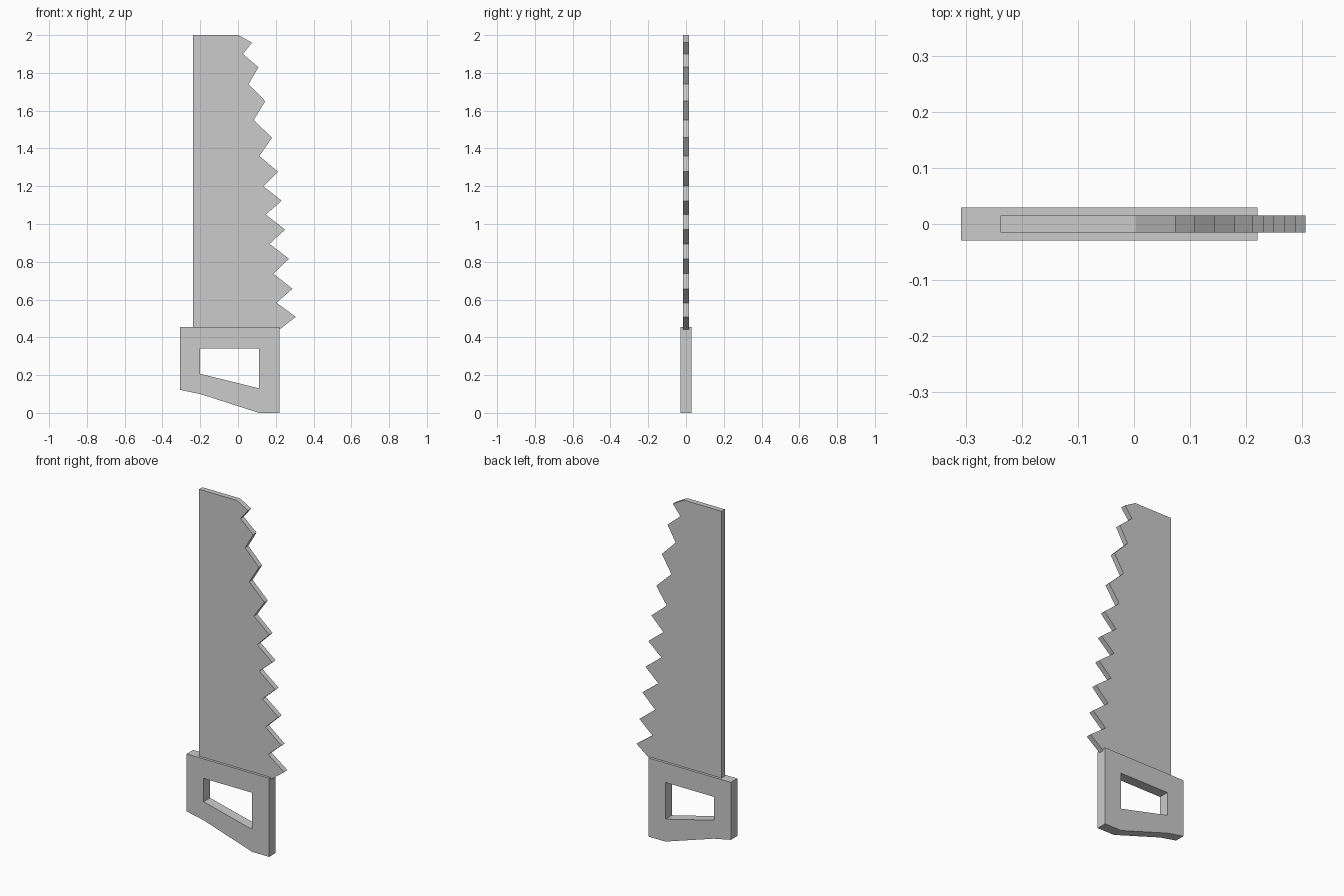
import bpy, bmesh
from mathutils import Vector

if "Cube" in bpy.data.objects:
    bpy.data.objects.remove(bpy.data.objects["Cube"])


def plate(name, loops, thickness):
    """Flat plate from closed (x, z) outlines; extra outlines become holes."""
    bm = bmesh.new()
    edges = []
    for loop in loops:
        vs = [bm.verts.new((x, -thickness / 2, z)) for x, z in loop]
        edges += [bm.edges.new((vs[i - 1], vs[i])) for i in range(len(vs))]
    bmesh.ops.triangle_fill(bm, edges=edges, use_beauty=True, use_dissolve=False)
    ext = bmesh.ops.extrude_face_region(bm, geom=bm.faces[:], use_keep_orig=True)
    moved = [g for g in ext["geom"] if isinstance(g, bmesh.types.BMVert)]
    bmesh.ops.translate(bm, verts=moved, vec=Vector((0, thickness, 0)))
    bmesh.ops.recalc_face_normals(bm, faces=bm.faces[:])
    mesh = bpy.data.meshes.new(name)
    bm.to_mesh(mesh)
    bm.free()
    obj = bpy.data.objects.new(name, mesh)
    bpy.context.collection.objects.link(obj)
    return obj


# Blade: straight back, toothed cutting edge listed as tip, notch, tip, ...
teeth = [
    (0.074, 1.96), (0.026, 1.90), (0.108, 1.83), (0.056, 1.74),
    (0.144, 1.65), (0.083, 1.55), (0.180, 1.457), (0.113, 1.36),
    (0.211, 1.277), (0.134, 1.20), (0.231, 1.123), (0.147, 1.05),
    (0.249, 0.97), (0.167, 0.895), (0.269, 0.816), (0.187, 0.737),
    (0.288, 0.657), (0.204, 0.583), (0.306, 0.508),
]
blade_outline = [(-0.238, 2.0), (0.003, 2.0)] + teeth + [(0.20, 0.427), (-0.238, 0.427)]
plate("blade", [blade_outline], 0.03)

# Handle: thicker block with a slanted grip opening
handle_outline = [(-0.308, 0.455), (0.22, 0.455), (0.22, 0.0),
                  (0.111, 0.0), (-0.20, 0.10), (-0.308, 0.122)]
grip_opening = [(-0.20, 0.342), (0.111, 0.342), (0.111, 0.13), (-0.20, 0.207)]
plate("handle", [handle_outline, grip_opening], 0.059)
